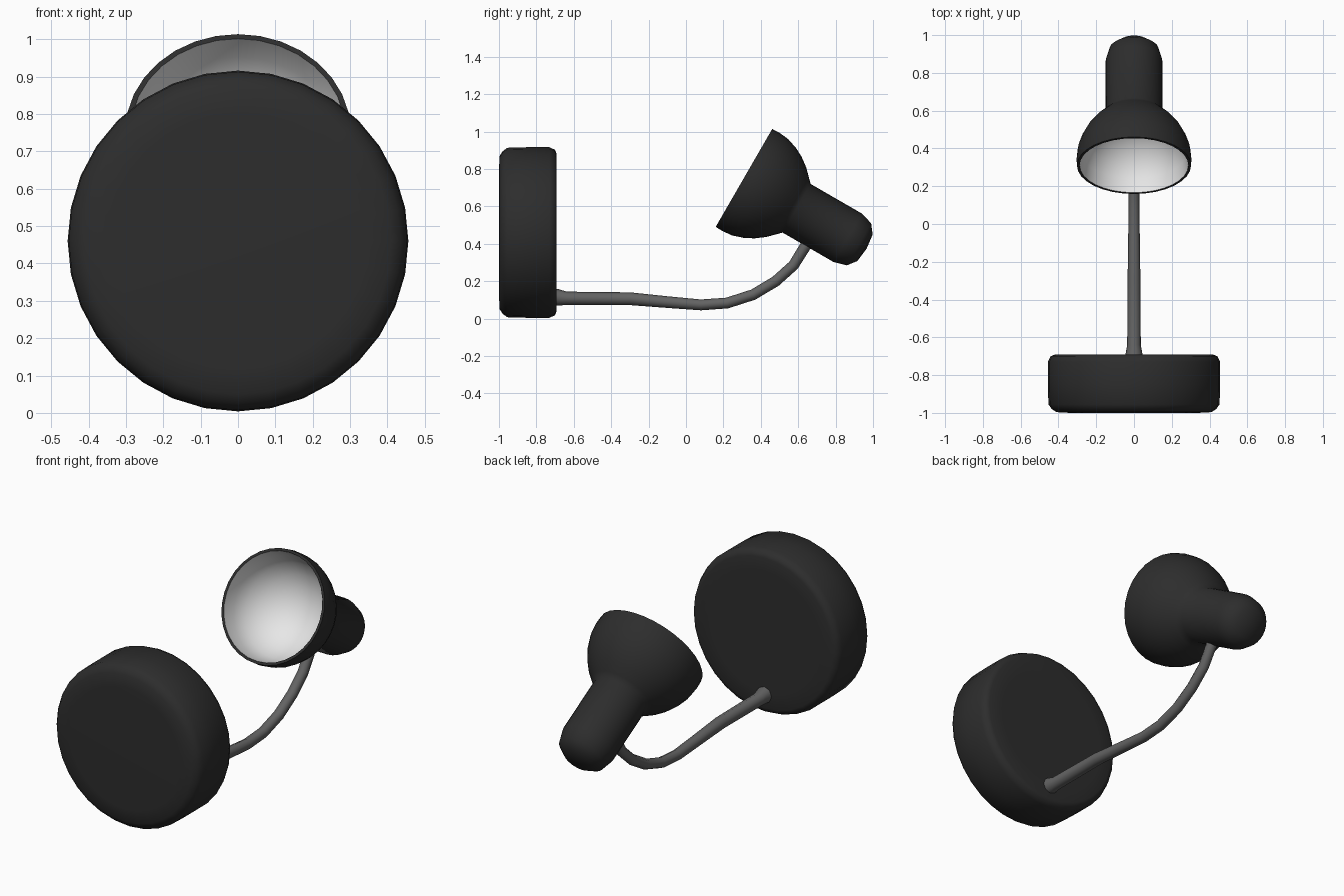
import bpy, bmesh, math
from mathutils import Vector, Matrix

cube = bpy.data.objects.get("Cube")
if cube:
    bpy.data.objects.remove(cube, do_unlink=True)


def material(name, value):
    m = bpy.data.materials.new(name)
    m.use_nodes = True
    colour = (value, value, value, 1)
    m.diffuse_color = colour
    m.node_tree.nodes["Principled BSDF"].inputs["Base Color"].default_value = colour
    return m


black = material("soft black", 0.026)
grey = material("mid grey", 0.125)
white = material("reflector white", 0.8)


def lathe(name, profile, origin, axis, mats):
    """Spin (radius, distance) points round an axis leaving the origin."""
    bm = bmesh.new()
    verts = [bm.verts.new((r, 0, d)) for r, d in profile]
    edges = [bm.edges.new(pair) for pair in zip(verts, verts[1:])]
    bmesh.ops.spin(bm, geom=verts + edges, cent=(0, 0, 0), axis=(0, 0, 1),
                   angle=math.tau, steps=32, use_merge=False)
    bmesh.ops.remove_doubles(bm, verts=bm.verts, dist=0.0005)
    bmesh.ops.recalc_face_normals(bm, faces=bm.faces)
    # Faces looking in towards the axis take the second material
    for f in bm.faces:
        c = f.calc_center_median()
        if len(mats) > 1 and f.normal.dot(Vector((c.x, c.y, 0)).normalized()) < -0.01:
            f.material_index = 1
    turn = Vector(axis).to_track_quat('Z', 'Y').to_matrix().to_4x4()
    bm.transform(Matrix.Translation(origin) @ turn)
    me = bpy.data.meshes.new(name)
    bm.to_mesh(me)
    bm.free()
    for m in mats:
        me.materials.append(m)
    ob = bpy.data.objects.new(name, me)
    bpy.context.collection.objects.link(ob)
    bpy.ops.object.select_all(action='DESELECT')
    ob.select_set(True)
    bpy.context.view_layer.objects.active = ob
    bpy.ops.object.shade_smooth_by_angle(angle=math.radians(65))
    return ob


# Round base standing on its edge
lathe("base",
      [(0, 0), (0.34, 0), (0.41, 0.004), (0.435, 0.02), (0.453, 0.045),
       (0.456, 0.15), (0.456, 0.27), (0.442, 0.3), (0.42, 0.308), (0.34, 0.308), (0, 0.308)],
      (0, -1, 0.46), (0, 1, 0), [black])

# Lamp head: white inner dome, rim, outer dome and bulb housing
inner = [(0, 0.29), (0.07, 0.283), (0.14, 0.255), (0.2, 0.212),
         (0.25, 0.15), (0.278, 0.08), (0.288, 0)]
outer = [(0.302, 0), (0.304, 0.04), (0.298, 0.1), (0.278, 0.16), (0.252, 0.21),
         (0.215, 0.26), (0.175, 0.3), (0.15, 0.325)]
housing = [(0.15, 0.64), (0.13, 0.71), (0.082, 0.747), (0, 0.757)]
lathe("lamp_head", inner + outer + housing, (0, 0.31, 0.752),
      (0, math.cos(math.pi / 6), -0.5), [black, white])

# Bent stem, flared where it meets the base: y, z, radius
path = [(-0.72, 0.115, 0.046), (-0.69, 0.114, 0.045), (-0.64, 0.108, 0.036),
        (-0.3, 0.106, 0.034), (-0.1, 0.088, 0.031), (0.08, 0.073, 0.029),
        (0.22, 0.083, 0.029), (0.36, 0.128, 0.029), (0.48, 0.2, 0.029),
        (0.575, 0.285, 0.029), (0.64, 0.39, 0.03), (0.69, 0.47, 0.03)]
curve = bpy.data.curves.new("stem", 'CURVE')
curve.dimensions = '3D'
curve.bevel_depth = 1
curve.bevel_resolution = 2
curve.use_fill_caps = True
spline = curve.splines.new('POLY')
spline.points.add(len(path) - 1)
for p, (y, z, r) in zip(spline.points, path):
    p.co = (0, y, z, 1)
    p.radius = r
spline.use_smooth = True
curve.materials.append(grey)
bpy.context.collection.objects.link(bpy.data.objects.new("stem", curve))
